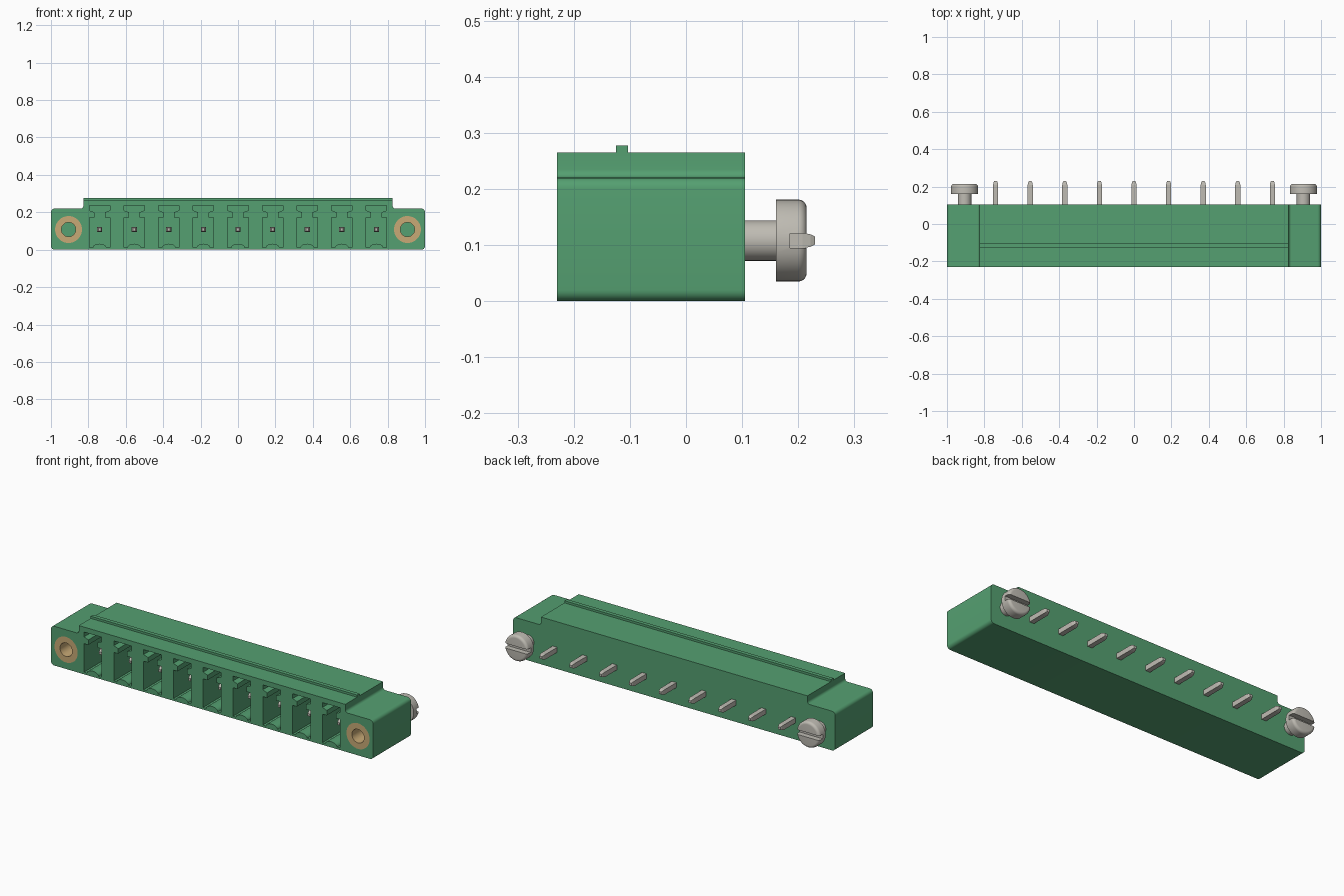
import bpy, bmesh, math
from mathutils import Vector

if "Cube" in bpy.data.objects:
    bpy.data.objects.remove(bpy.data.objects["Cube"], do_unlink=True)

FRONT, BACK = -0.23, 0.105
AXIS_Z = 0.108
PITCH, COUNT = 0.185, 9
SCREW_X = 0.906


def material(name, rgb, metallic=0.0):
    m = bpy.data.materials.new(name)
    m.use_nodes = True
    m.diffuse_color = (*rgb, 1)
    bsdf = next(n for n in m.node_tree.nodes if n.type == "BSDF_PRINCIPLED")
    bsdf.inputs["Base Color"].default_value = (*rgb, 1)
    return m


GREEN = material("green plastic", (0.09, 0.35, 0.165))
METAL = material("tin grey", (0.52, 0.50, 0.45))
BRASS = material("brass", (0.58, 0.40, 0.18))


def finish(bm, name, mat):
    bmesh.ops.recalc_face_normals(bm, faces=bm.faces)
    me = bpy.data.meshes.new(name)
    bm.to_mesh(me)
    bm.free()
    me.materials.append(mat)
    ob = bpy.data.objects.new(name, me)
    bpy.context.collection.objects.link(ob)
    return ob


def loft(bm, rings, closed=False):
    """Skin a list of point rings; cap the ends unless closed on itself."""
    loops = [[bm.verts.new(p) for p in ring] for ring in rings]
    pairs = list(zip(loops, loops[1:]))
    if closed:
        pairs.append((loops[-1], loops[0]))
    else:
        bm.faces.new(loops[0])
        bm.faces.new(loops[-1])
    n = len(loops[0])
    for a, b in pairs:
        for i in range(n):
            j = (i + 1) % n
            bm.faces.new((a[i], a[j], b[j], b[i]))


def prism(bm, outline, y0, y1, dx=0.0):
    loft(bm, [[(x + dx, y, z) for x, z in outline] for y in (y0, y1)])


def circle(x, y, z, r, n=40):
    return [(x + r * math.cos(math.tau * i / n), y, z + r * math.sin(math.tau * i / n))
            for i in range(n)]


def rect(x0, x1, z0, z1):
    return [(x0, z0), (x1, z0), (x1, z1), (x0, z1)]


def rounded(corners, steps=6):
    """Round the right-angled corners (x, z, radius) of an outline."""
    out = []
    for i, (x, z, r) in enumerate(corners):
        p = Vector((x, z))
        u = (Vector(corners[i - 1][:2]) - p).normalized()
        v = (Vector(corners[(i + 1) % len(corners)][:2]) - p).normalized()
        if r == 0:
            out.append(tuple(p))
            continue
        c = p + (u + v) * r
        for k in range(steps + 1):
            t = math.pi / 2 * k / steps
            out.append(tuple(c - r * (v * math.cos(t) + u * math.sin(t))))
    return out


def cut(ob, cutter):
    mod = ob.modifiers.new("cut", "BOOLEAN")
    mod.operation, mod.solver, mod.object = "DIFFERENCE", "EXACT", cutter
    select(ob)
    bpy.ops.object.modifier_apply(modifier=mod.name)
    bpy.data.objects.remove(cutter, do_unlink=True)


def select(ob):
    bpy.ops.object.select_all(action="DESELECT")
    ob.select_set(True)
    bpy.context.view_layer.objects.active = ob


def smooth(ob):
    select(ob)
    bpy.ops.object.shade_smooth_by_angle(angle=math.radians(35))


slots = [(i - (COUNT - 1) / 2) * PITCH for i in range(COUNT)]

# Housing: stepped block with rounded flange corners
half = [(1, 0, 0.02), (1, 0.22, 0.02), (0.827, 0.22, 0.015), (0.827, 0.265, 0)]
outline = rounded(half + [(-x, z, r) for x, z, r in reversed(half)])
bm = bmesh.new()
prism(bm, outline, FRONT, BACK)
housing = finish(bm, "housing", GREEN)

# Keyed pockets with an arched floor, and the two insert bores
side = [(0.055, 0.012), (0.055, 0.172), (0.028, 0.172), (0.028, 0.2),
        (0.055, 0.21), (0.055, 0.237)]
arch = [(0.036 * math.cos(a), 0.012 + 0.02 * math.sin(a))
        for a in (math.pi * (1 - k / 10) for k in range(11))]
pocket = arch + side + [(-x, z) for x, z in reversed(side)]
bm = bmesh.new()
for x in slots:
    prism(bm, pocket, FRONT - 0.05, 0.03, x)
for x in (-SCREW_X, SCREW_X):
    loft(bm, [circle(x, y, AXIS_Z, 0.072) for y in (FRONT - 0.05, 0.0)])
cut(housing, finish(bm, "pocket_cutter", GREEN))
smooth(housing)

# Rib along the top
bm = bmesh.new()
prism(bm, rect(-0.827, 0.827, 0.26, 0.277), -0.125, -0.103)
finish(bm, "top_rib", GREEN)

# Contact pins with tapered ends
for i, x in enumerate(slots):
    bm = bmesh.new()
    rings = []
    for y, h in ((-0.165, 0.007), (-0.145, 0.014), (0.208, 0.014), (0.222, 0.011), (0.23, 0.007)):
        rings.append([(x + a, y, AXIS_Z + b) for a, b in rect(-h, h, -h, h)])
    loft(bm, rings)
    finish(bm, f"contact_pin_{i + 1}", METAL)

for label, x in (("right", -SCREW_X), ("left", SCREW_X)):
    # Threaded insert: tube flush with the front face
    bm = bmesh.new()
    loft(bm, [circle(x, y, AXIS_Z, r) for y, r in
              ((FRONT, 0.072), (0.0, 0.072), (0.0, 0.038), (FRONT, 0.038))], closed=True)
    smooth(finish(bm, f"{label}_insert", BRASS))

    # Slotted screw with a rounded head
    profile = [(0.09, 0.036), (0.16, 0.036), (0.16, 0.073)]
    for k in range(7):
        a = math.pi / 2 * k / 6
        profile.append((0.2 + 0.015 * math.sin(a), 0.058 + 0.015 * math.cos(a)))
    bm = bmesh.new()
    loft(bm, [circle(x, y, AXIS_Z, r) for y, r in profile])
    screw = finish(bm, f"{label}_screw", METAL)
    bm = bmesh.new()
    prism(bm, rect(-0.1, 0.1, AXIS_Z - 0.013, AXIS_Z + 0.013), 0.185, 0.25, x)
    cut(screw, finish(bm, "slot_cutter", METAL))
    smooth(screw)
